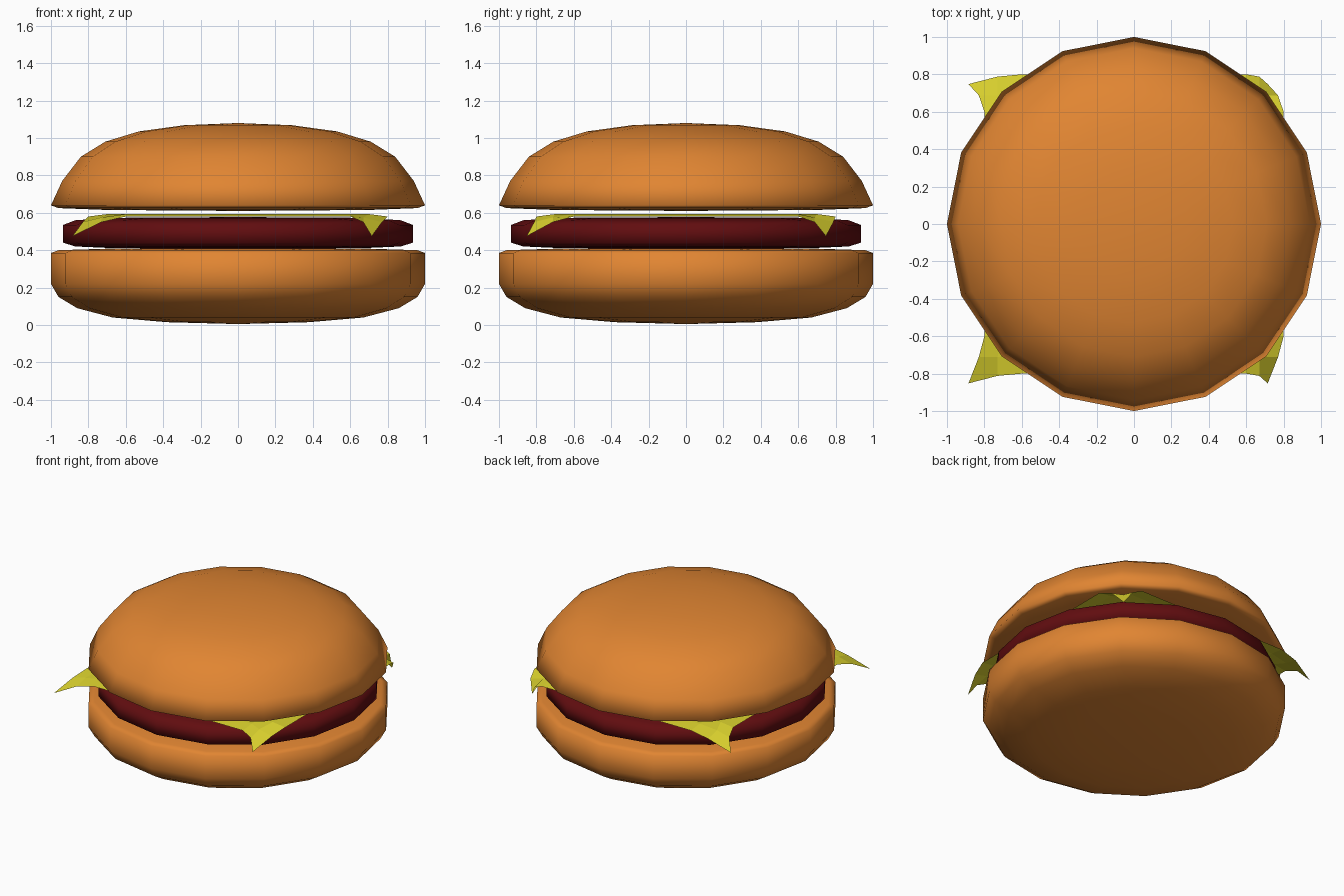
import bpy, bmesh, math

if "Cube" in bpy.data.objects:
    bpy.data.objects.remove(bpy.data.objects["Cube"])

def material(name, rgb):
    m = bpy.data.materials.new(name)
    m.diffuse_color = (*rgb, 1)
    m.use_nodes = True
    m.node_tree.nodes["Principled BSDF"].inputs["Base Color"].default_value = m.diffuse_color
    return m

BUN = material("toasted_bun", (0.75, 0.235, 0.032))
MEAT = material("dark_red_meat", (0.12, 0.004, 0.005))
CHEESE = material("yellow_cheese", (0.70, 0.64, 0.027))

def finish(name, bm, mat):
    bmesh.ops.recalc_face_normals(bm, faces=bm.faces)
    mesh = bpy.data.meshes.new(name)
    bm.to_mesh(mesh)
    bm.free()
    mesh.materials.append(mat)
    obj = bpy.data.objects.new(name, mesh)
    bpy.context.collection.objects.link(obj)
    return obj

def lathe(name, profile, mat, sides=16):
    """Closed round part from (radius, z) points running bottom pole to top pole."""
    bm = bmesh.new()
    rings = []
    for r, z in profile:
        n = sides if r else 1
        rings.append([bm.verts.new((r * math.cos(math.tau * i / sides),
                                    r * math.sin(math.tau * i / sides), z)) for i in range(n)])
    for a, b in zip(rings, rings[1:]):
        for i in range(sides):
            j = (i + 1) % sides
            quad = [a[i % len(a)], a[j % len(a)], b[j % len(b)], b[i % len(b)]]
            bm.faces.new(list(dict.fromkeys(quad)))
    obj = finish(name, bm, mat)
    obj.data.shade_smooth()
    return obj

# Buns and patty
lathe("bottom_bun", [(0, 0.005), (0.38, 0.015), (0.67, 0.04), (0.86, 0.09), (0.96, 0.15),
                     (1, 0.22), (1, 0.385), (0.96, 0.40), (0.7, 0.408), (0, 0.41)], BUN)
lathe("patty", [(0, 0.408), (0.67, 0.411), (0.87, 0.42), (0.935, 0.44),
                (0.935, 0.535), (0.87, 0.56), (0.67, 0.573), (0, 0.577)], MEAT)
lathe("top_bun", [(0, 0.61), (0.7, 0.615), (0.96, 0.625), (1, 0.64), (0.94, 0.77), (0.84, 0.90),
                  (0.71, 0.98), (0.53, 1.035), (0.29, 1.068), (0, 1.08)], BUN)

# Cheese slice: thin sheet with its four corners drooping, each swung slightly sideways
steps = [-0.8, -0.7, -0.6, 0, 0.6, 0.7, 0.8]
bm = bmesh.new()
grid = []
for y in steps:
    row = []
    for x in steps:
        ax, ay = abs(x), abs(y)
        lo, hi = sorted((ax, ay))
        px, py, z = x, y, 0.58 if hi == 0.8 else 0.593
        if lo == 0.8:                      # corner tip
            px, py, z = x - 0.085, y - 0.052, 0.475
        elif lo == 0.7:                    # bend just inside the tip
            px, py = x - 0.03, y - 0.012
            z = 0.55 if hi == 0.8 else 0.575
        row.append(bm.verts.new((px, py, z)))
    grid.append(row)
for a, b in zip(grid, grid[1:]):
    for i in range(len(a) - 1):
        bm.faces.new((a[i], a[i + 1], b[i + 1], b[i]))
finish("cheese_slice", bm, CHEESE)
